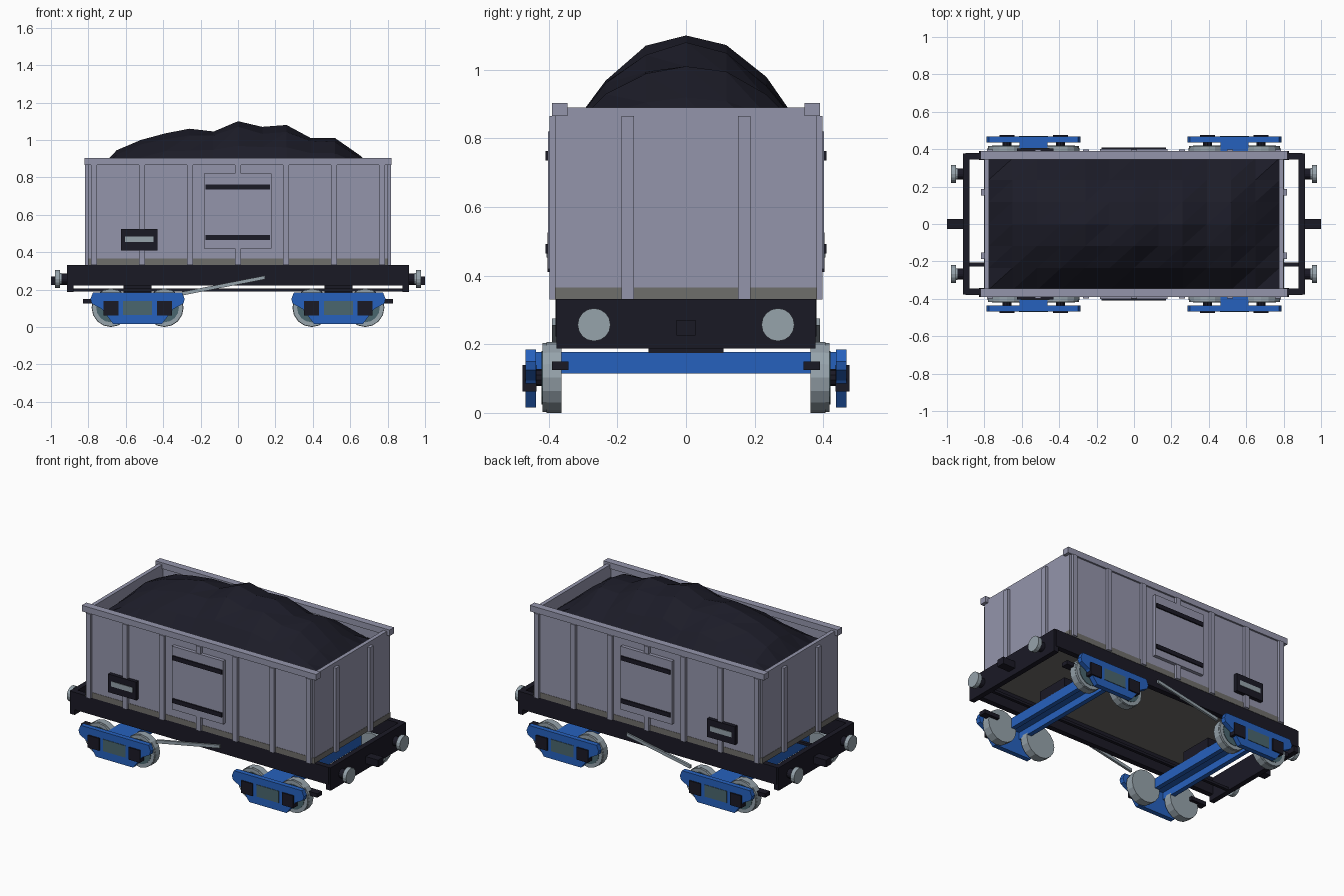
import bpy, bmesh, math, random
from mathutils import Matrix, Vector

if "Cube" in bpy.data.objects:
    bpy.data.objects.remove(bpy.data.objects["Cube"])

random.seed(4)


def material(name, r, g, b):
    lin = [((c / 255 + 0.055) / 1.055) ** 2.4 for c in (r, g, b)]
    m = bpy.data.materials.new(name)
    m.diffuse_color = (*lin, 1)
    m.use_nodes = True
    m.node_tree.nodes["Principled BSDF"].inputs["Base Color"].default_value = m.diffuse_color
    return m


BODY = material("wagon_grey", 148, 149, 171)
DARK = material("frame_black", 26, 25, 37)
COAL = material("coal_black", 28, 28, 40)
BLUE = material("bogie_blue", 38, 97, 190)
STEEL = material("steel", 150, 163, 171)
OLIVE = material("floor_olive", 111, 110, 107)
SLATE = material("spring_slate", 74, 102, 110)


def finish(name, bm, mat):
    bmesh.ops.recalc_face_normals(bm, faces=bm.faces)
    me = bpy.data.meshes.new(name)
    bm.to_mesh(me)
    bm.free()
    me.materials.append(mat)
    ob = bpy.data.objects.new(name, me)
    bpy.context.collection.objects.link(ob)
    return ob


def box(name, mat, x, y, z):
    """Box from (min, max) pairs on each axis."""
    bm = bmesh.new()
    size = [abs(a[1] - a[0]) for a in (x, y, z)]
    mid = Vector([(a[0] + a[1]) / 2 for a in (x, y, z)])
    bmesh.ops.create_cube(bm, size=1, matrix=Matrix.Translation(mid) @ Matrix.Diagonal((*size, 1)))
    return finish(name, bm, mat)


def cylinder(name, mat, axis, start, end, r, n=16):
    """Cylinder along x or y; start and end are points."""
    bm = bmesh.new()
    a, b = Vector(start), Vector(end)
    rot = Matrix.Rotation(math.pi / 2, 4, 'Y' if axis == 'x' else 'X')
    bmesh.ops.create_cone(bm, cap_ends=True, segments=n, radius1=r, radius2=r,
                          depth=(b - a).length, matrix=Matrix.Translation((a + b) / 2) @ rot)
    return finish(name, bm, mat)


def extrude_xz(name, mat, profile, y0, y1):
    """Extrude an x-z outline along y."""
    bm = bmesh.new()
    f = bm.faces.new([bm.verts.new((x, y0, z)) for x, z in profile])
    new = bmesh.ops.extrude_face_region(bm, geom=[f])["geom"]
    bmesh.ops.translate(bm, vec=(0, y1 - y0, 0), verts=[v for v in new if isinstance(v, bmesh.types.BMVert)])
    return finish(name, bm, mat)


def span(s, a, b):
    return (s * a, s * b)


# Floor, its edge showing as a strip around the body
box("floor", OLIVE, (-0.802, 0.802), (-0.382, 0.382), (0.33, 0.365))

# Long sides
for s in (-1, 1):
    box("side_wall", BODY, (-0.80, 0.80), span(s, 0.355, 0.38), (0.335, 0.89))
    box("top_rail", BODY, (-0.82, 0.82), span(s, 0.346, 0.391), (0.865, 0.903))
    for i in range(-3, 4):
        cx = i * 0.257
        box("side_post", BODY, (cx - 0.016, cx + 0.016), span(s, 0.378, 0.398), (0.33, 0.865))
    box("door", BODY, (-0.182, 0.178), span(s, 0.375, 0.402), (0.42, 0.82))
    for z in (0.465, 0.736):
        box("door_bar", DARK, (-0.174, 0.172), span(s, 0.40, 0.41), (z, z + 0.027))
    box("plaque", DARK, (-0.626, -0.43), span(s, 0.378, 0.404), (0.41, 0.525))
    box("plaque_label", STEEL, (-0.603, -0.453), span(s, 0.402, 0.407), (0.453, 0.485))
    box("sole_bar", DARK, (-0.90, 0.90), span(s, 0.345, 0.38), (0.222, 0.332))
    # Sloping brake lever
    extrude_xz("brake_lever", STEEL, [(-0.30, 0.168), (0.145, 0.255), (0.145, 0.275), (-0.30, 0.188)],
               s * 0.375, s * 0.39)

# Ends, buffers and couplers
for s in (-1, 1):
    box("end_wall", BODY, span(s, 0.775, 0.80), (-0.38, 0.38), (0.335, 0.89))
    for y in (-0.17, 0.17):
        box("end_post", BODY, span(s, 0.795, 0.818), (y - 0.018, y + 0.018), (0.33, 0.865))
    box("headstock", DARK, span(s, 0.88, 0.913), (-0.377, 0.377), (0.187, 0.332))
    box("coupler", DARK, span(s, 0.88, 1.0), (-0.027, 0.027), (0.225, 0.27))
    for y in (-0.268, 0.268):
        cylinder("buffer_casing", DARK, 'x', (s * 0.90, y, 0.257), (s * 0.95, y, 0.257), 0.029)
        cylinder("buffer_stem", STEEL, 'x', (s * 0.943, y, 0.257), (s * 0.957, y, 0.257), 0.031)
        cylinder("buffer_disc", STEEL, 'x', (s * 0.952, y, 0.257), (s * 0.978, y, 0.257), 0.048)

# Pipe running under the floor
box("brake_pipe", DARK, (-0.90, 0.90), (-0.227, -0.207), (0.19, 0.206))

# Bogies
half = [(0.238, 0.185), (0.252, 0.15), (0.245, 0.125), (0.19, 0.095), (0.13, 0.015)]
outline = half + [(-x, z) for x, z in reversed(half)]
for c in (-0.537, 0.537):
    out = 1 if c > 0 else -1
    box("bolster", DARK, (c - 0.075, c + 0.075), (-0.11, 0.11), (0.175, 0.24))
    # Cross beam as an inverted channel
    box("cross_beam_plate", BLUE, (c - 0.075, c + 0.075), (-0.45, 0.45), (0.16, 0.178))
    for e in (-1, 1):
        box("cross_beam_flange", BLUE, (c + e * 0.075, c + e * 0.045), (-0.45, 0.45), (0.115, 0.17))
    for s in (-1, 1):
        extrude_xz("bogie_side_frame", BLUE, [(c + x, z) for x, z in outline], s * 0.437, s * 0.468)
        box("spring_pack", SLATE, (c - 0.078, c + 0.078), span(s, 0.44, 0.471), (0.065, 0.14))
        box("guard_iron", DARK, span(out, 0.72, 0.828), span(s, 0.343, 0.39), (0.125, 0.15))
        for dx in (-0.143, 0.143):
            x = c + dx
            box("axle_box", DARK, (x - 0.04, x + 0.04), span(s, 0.435, 0.476), (0.062, 0.14))
            cylinder("wheel", STEEL, 'y', (x, s * 0.363, 0.103), (x, s * 0.406, 0.103), 0.103)
            cylinder("wheel_rim", STEEL, 'y', (x, s * 0.40, 0.103), (x, s * 0.418, 0.103), 0.101)
            cylinder("wheel_web", SLATE, 'y', (x, s * 0.41, 0.103), (x, s * 0.421, 0.103), 0.078)
            cylinder("axle_stub", DARK, 'y', (x, s * 0.41, 0.103), (x, s * 0.44, 0.103), 0.025, 10)

# Coal heap: ridge heights along x, rounded off towards both sides
ridge = [0.81, 0.945, 1.0, 1.035, 1.06, 1.045, 1.10, 1.07, 1.08, 1.01, 1.01, 0.92, 0.81]
bm = bmesh.new()
rows = []
for i, top in enumerate(ridge):
    row = []
    for j in range(-3, 4):
        u = abs(j) / 3
        z = 0.81 + (top - 0.81) * (1 - u ** 2.05)
        if 0 < abs(j) < 3 and 0 < i < 12:
            z += random.uniform(-0.012, 0.008)
        row.append(bm.verts.new((-0.778 + i * 1.556 / 12, j * 0.352 / 3, z)))
    rows.append(row)
for a, b in zip(rows, rows[1:]):
    for j in range(6):
        bm.faces.new((a[j], b[j], b[j + 1]))
        bm.faces.new((a[j], b[j + 1], a[j + 1]))
finish("coal_heap", bm, COAL)
